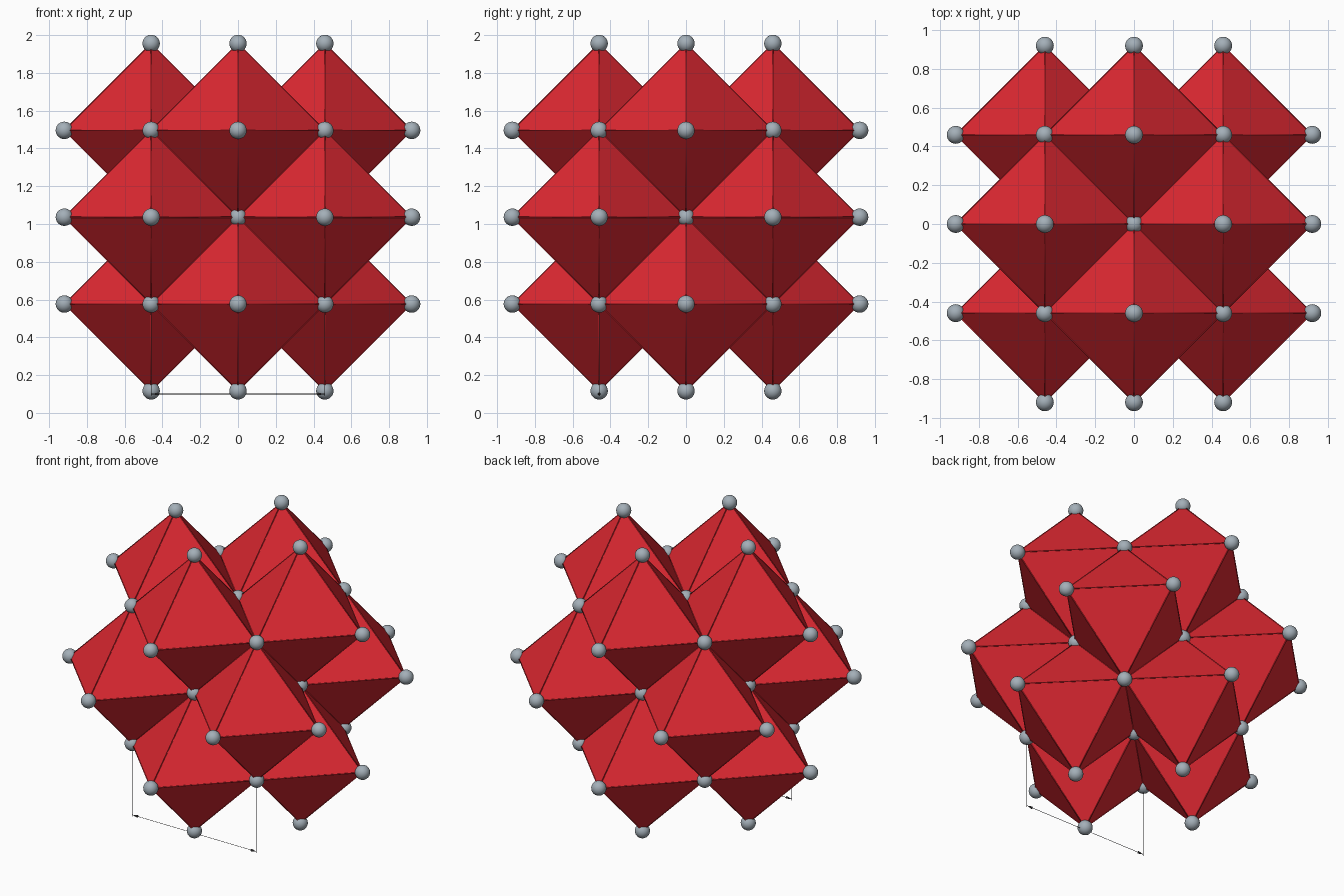
import bpy, bmesh
from itertools import product
from mathutils import Vector, Matrix

if "Cube" in bpy.data.objects:
    bpy.data.objects.remove(bpy.data.objects["Cube"])

STEP = 0.4597                      # lattice half spacing
MID = Vector((0, 0, 1.036))        # lattice centre
BALL_R = 0.046
AXES = [Vector(a) for a in ((1, 0, 0), (-1, 0, 0), (0, 1, 0), (0, -1, 0), (0, 0, 1), (0, 0, -1))]


def material(name, colour):
    m = bpy.data.materials.new(name)
    m.diffuse_color = (*colour, 1)
    m.use_nodes = True
    m.node_tree.nodes["Principled BSDF"].inputs["Base Color"].default_value = m.diffuse_color
    return m


RED = material("crystal red", (0.73, 0.021, 0.031))
GREY = material("ball grey", (0.37, 0.43, 0.48))
LINE = material("dimension grey", (0.07, 0.07, 0.075))


def finish(bm, name, mat, smooth=False):
    mesh = bpy.data.meshes.new(name)
    bmesh.ops.recalc_face_normals(bm, faces=bm.faces)
    for f in bm.faces:
        f.smooth = smooth
    bm.to_mesh(mesh)
    bm.free()
    mesh.materials.append(mat)
    bpy.context.collection.objects.link(bpy.data.objects.new(name, mesh))


def rod(bm, a, b, r1, r2=None, sides=6):
    """Tube, or cone when r2 differs, from a to b."""
    d = b - a
    turn = d.to_track_quat('Z', 'Y').to_matrix().to_4x4()
    bmesh.ops.create_cone(bm, cap_ends=True, segments=sides, radius1=r1,
                          radius2=r1 if r2 is None else r2, depth=d.length,
                          matrix=Matrix.Translation((a + b) / 2) @ turn)


def place(p):
    return MID + Vector(p) * STEP


# Octahedra at every even site of a 3 x 3 x 3 lattice
centres = [Vector(c) for c in product((-1, 0, 1), repeat=3) if sum(c) % 2 == 0]
bm = bmesh.new()
corners, edges = set(), set()
for c in centres:
    tips = [c + a for a in AXES]
    verts = [bm.verts.new(place(t)) for t in tips]
    for i, j, k in product((0, 1), (2, 3), (4, 5)):
        bm.faces.new((verts[i], verts[j], verts[k]))
    keys = [tuple(round(v) for v in t) for t in tips]
    corners.update(keys)
    edges.update(tuple(sorted((keys[i], keys[j])))
                 for i in range(6) for j in range(i) if i // 2 != j // 2)
finish(bm, "octahedra", RED)

# Thin rod along every octahedron edge
bm = bmesh.new()
for a, b in sorted(edges):
    rod(bm, place(a), place(b), 0.003, sides=8)
finish(bm, "octahedron_edges", RED, True)

# Ball on every octahedron corner
bm = bmesh.new()
for c in sorted(corners):
    bmesh.ops.create_uvsphere(bm, u_segments=24, v_segments=14, radius=BALL_R,
                              matrix=Matrix.Translation(place(c)))
finish(bm, "corner_balls", GREY, True)

# Dimension line below the front edge: two drop lines, a bar and arrowheads
bm = bmesh.new()
z = 0.1
ends = [Vector((s * STEP, -STEP, z)) for s in (-1, 1)]
rod(bm, ends[0], ends[1], 0.0015)
for end, s in zip(ends, (-1, 1)):
    rod(bm, place((s, -1, -1)), end - Vector((0, 0, 0.01)), 0.0015)
    rod(bm, end - Vector((s * 0.04, 0, 0)), end, 0.008, 0.0, 10)
finish(bm, "dimension_line", LINE)
